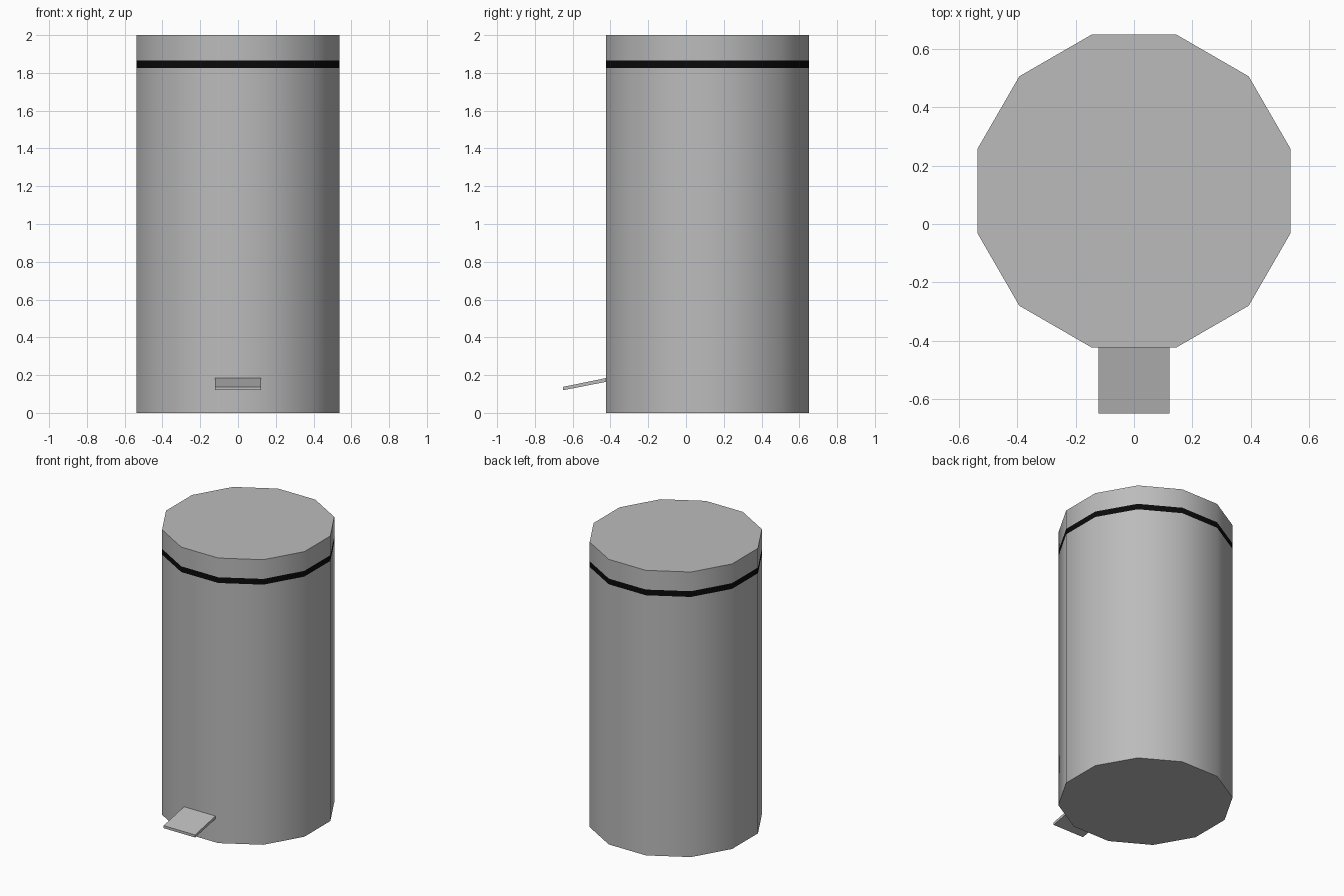
import bpy, bmesh, math

if "Cube" in bpy.data.objects:
    bpy.data.objects.remove(bpy.data.objects["Cube"])

SIDES, RADIUS, CENTRE_Y = 12, 0.556, 0.113


def material(name, value):
    m = bpy.data.materials.new(name)
    m.diffuse_color = (value, value, value, 1)
    m.use_nodes = True
    m.node_tree.nodes["Principled BSDF"].inputs["Base Color"].default_value = m.diffuse_color
    return m


steel = material("brushed grey", 0.5)
black = material("black", 0.003)


def finish(bm, name, mat):
    bmesh.ops.recalc_face_normals(bm, faces=bm.faces)
    mesh = bpy.data.meshes.new(name)
    bm.to_mesh(mesh)
    bm.free()
    mesh.materials.append(mat)
    obj = bpy.data.objects.new(name, mesh)
    bpy.context.collection.objects.link(obj)
    return obj


def drum(name, z0, z1, mat, bottom=False, top=False):
    """Twelve-sided smooth wall with flat, sharp-edged caps where wanted."""
    bm = bmesh.new()
    rings = []
    for z in (z0, z1):
        ring = []
        for i in range(SIDES):
            a = math.radians(15) + i * math.tau / SIDES
            ring.append(bm.verts.new((RADIUS * math.cos(a),
                                      CENTRE_Y + RADIUS * math.sin(a), z)))
        rings.append(ring)
    lo, hi = rings
    for i in range(SIDES):
        j = (i + 1) % SIDES
        bm.faces.new((lo[i], lo[j], hi[j], hi[i])).smooth = True
    for wanted, ring in ((bottom, lo[::-1]), (top, hi)):
        if wanted:
            cap = bm.faces.new(ring)
            for e in cap.edges:
                e.smooth = False
    # Open shells already wind outward, so normals need no fixing
    mesh = bpy.data.meshes.new(name)
    bm.to_mesh(mesh)
    bm.free()
    mesh.materials.append(mat)
    obj = bpy.data.objects.new(name, mesh)
    bpy.context.collection.objects.link(obj)
    return obj


# Bin body, flush dark seam and lid
drum("bin_body", 0.0, 1.825, steel, bottom=True)
drum("seam_band", 1.825, 1.865, black)
drum("lid", 1.865, 2.0, steel, top=True)

# Foot pedal: thin side profile (y, z) sloping down, extruded across x
profile = [(-0.65, 0.12), (-0.42, 0.165), (-0.42, 0.185), (-0.65, 0.138)]
bm = bmesh.new()
face = bm.faces.new([bm.verts.new((-0.122, y, z)) for y, z in profile])
ext = bmesh.ops.extrude_face_region(bm, geom=[face])
bmesh.ops.translate(bm, vec=(0.244, 0, 0),
                    verts=[v for v in ext["geom"] if isinstance(v, bmesh.types.BMVert)])
finish(bm, "foot_pedal", steel)
